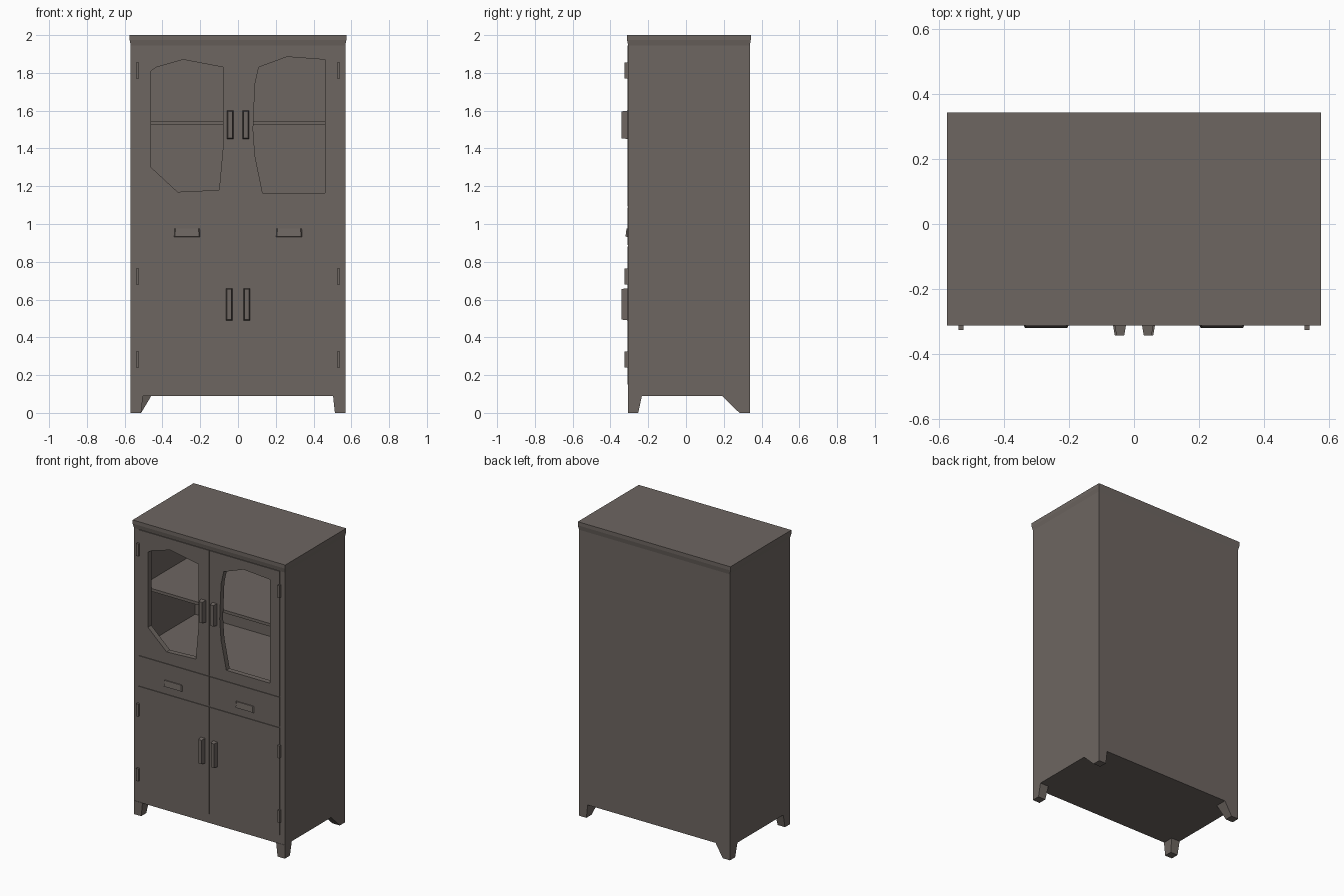
import bpy, bmesh
from mathutils import Vector

if "Cube" in bpy.data.objects:
    bpy.data.objects.remove(bpy.data.objects["Cube"])


def material(name, rgb):
    m = bpy.data.materials.new(name)
    m.diffuse_color = (*rgb, 1)
    m.use_nodes = True
    m.node_tree.nodes["Principled BSDF"].inputs["Base Color"].default_value = m.diffuse_color
    return m


WOOD = material("grey brown wood", (0.155, 0.133, 0.12))


def loft(name, ring_a, ring_b):
    """Solid between two matching rings of points."""
    bm = bmesh.new()
    a = [bm.verts.new(p) for p in ring_a]
    b = [bm.verts.new(p) for p in ring_b]
    n = len(a)
    bm.faces.new(a)
    bm.faces.new(b[::-1])
    for i in range(n):
        j = (i + 1) % n
        bm.faces.new((a[j], a[i], b[i], b[j]))
    bmesh.ops.recalc_face_normals(bm, faces=bm.faces)
    me = bpy.data.meshes.new(name)
    bm.to_mesh(me)
    bm.free()
    me.materials.append(WOOD)
    ob = bpy.data.objects.new(name, me)
    bpy.context.collection.objects.link(ob)
    return ob


def rect(x0, x1, y0, y1, z):
    return [(x0, y0, z), (x1, y0, z), (x1, y1, z), (x0, y1, z)]


def box(name, x0, x1, y0, y1, z0, z1):
    return loft(name, rect(x0, x1, y0, y1, z0), rect(x0, x1, y0, y1, z1))


def cut(ob, cutters):
    for c in cutters:
        c.hide_render = True
        m = ob.modifiers.new("cut", 'BOOLEAN')
        m.operation = 'DIFFERENCE'
        m.solver = 'EXACT'
        m.object = c
    dg = bpy.context.evaluated_depsgraph_get()
    me = bpy.data.meshes.new_from_object(ob.evaluated_get(dg))
    ob.modifiers.clear()
    ob.data = me


# Uneven window outlines (x, z)
left_win = [(-0.46, 1.30), (-0.46, 1.81), (-0.43, 1.83), (-0.29, 1.87),
            (-0.08, 1.83), (-0.08, 1.40), (-0.10, 1.18), (-0.32, 1.17)]
right_win = [(0.08, 1.50), (0.09, 1.74), (0.11, 1.83), (0.26, 1.885),
             (0.46, 1.87), (0.46, 1.165), (0.13, 1.165), (0.09, 1.36)]
win_cutters = [loft(f"window_cutter_{s}",
                    [(x, -0.5, z) for x, z in w], [(x, -0.20, z) for x, z in w])
               for s, w in (("left", left_win), ("right", right_win))]
cavity = box("cavity_cutter", -0.54, 0.54, -0.275, 0.31, 1.13, 1.93)

# Carcass with hollow display compartment, and the top board
body = box("cabinet_body", -0.568, 0.568, -0.306, 0.338, 0.09, 1.965)
cut(body, [cavity] + win_cutters)
loft("top_board_moulding", rect(-0.568, 0.568, -0.306, 0.338, 1.945),
     rect(-0.574, 0.574, -0.312, 0.343, 1.975))
box("top_board", -0.574, 0.574, -0.312, 0.343, 1.975, 2.0)
box("display_shelf", -0.54, 0.54, -0.265, 0.31, 1.525, 1.545)

# Thin raised door and drawer fronts
for side, s in (("left", -1), ("right", 1)):
    xa, xb = sorted((0.002 * s, 0.53 * s))
    door = box(f"upper_door_{side}", xa, xb, -0.311, -0.300, 1.093, 1.945)
    cut(door, [win_cutters[0 if s < 0 else 1], cavity])
    box(f"drawer_front_{side}", xa, xb, -0.311, -0.304, 0.888, 1.088)
    box(f"lower_door_{side}", xa, xb, -0.311, -0.304, 0.15, 0.88)

    # Upright door pulls, tapering outward
    for level, z0, z1, c in (("upper", 1.45, 1.60, 0.042), ("lower", 0.49, 0.66, 0.047)):
        ring = lambda w, y, d: [(s * c - w, y, z0 + d), (s * c + w, y, z0 + d),
                                (s * c + w, y, z1 - d), (s * c - w, y, z1 - d)]
        loft(f"{level}_door_handle_{side}", ring(0.018, -0.308, 0), ring(0.012, -0.342, 0.004))

    # Drawer pulls
    xa, xb = sorted((0.20 * s, 0.34 * s))
    loft(f"drawer_handle_{side}",
         [(xa, -0.308, 0.93), (xb, -0.308, 0.93), (xb, -0.308, 0.978), (xa, -0.308, 0.978)],
         [(xa + .005, -0.32, 0.935), (xb - .005, -0.32, 0.935),
          (xb - .01, -0.315, 0.975), (xa + .01, -0.315, 0.975)])

    # Hinges
    for i, z in enumerate((0.24, 0.68, 1.77)):
        box(f"hinge_{side}_{i + 1}", s * 0.531 - 0.008, s * 0.531 + 0.008,
            -0.325, -0.304, z, z + 0.085)

# Short legs, each flaring by its own amount
for name, sx, sy, fx, fy in (("front_leg_left", -1, -1, 0.065, 0.075),
                             ("front_leg_right", 1, -1, 0.065, 0.075),
                             ("back_leg_left", -1, 1, 0.11, 0.08),
                             ("back_leg_right", 1, 1, 0.065, 0.15)):
    x, y = 0.568 * sx, (0.338 if sy > 0 else -0.308)
    foot = rect(x, x - sx * 0.055, y, y - sy * 0.055, 0)
    head = rect(x, x - sx * fx, y, y - sy * fy, 0.092)
    loft(name, foot, head)

for c in win_cutters + [cavity]:
    bpy.data.objects.remove(c)
